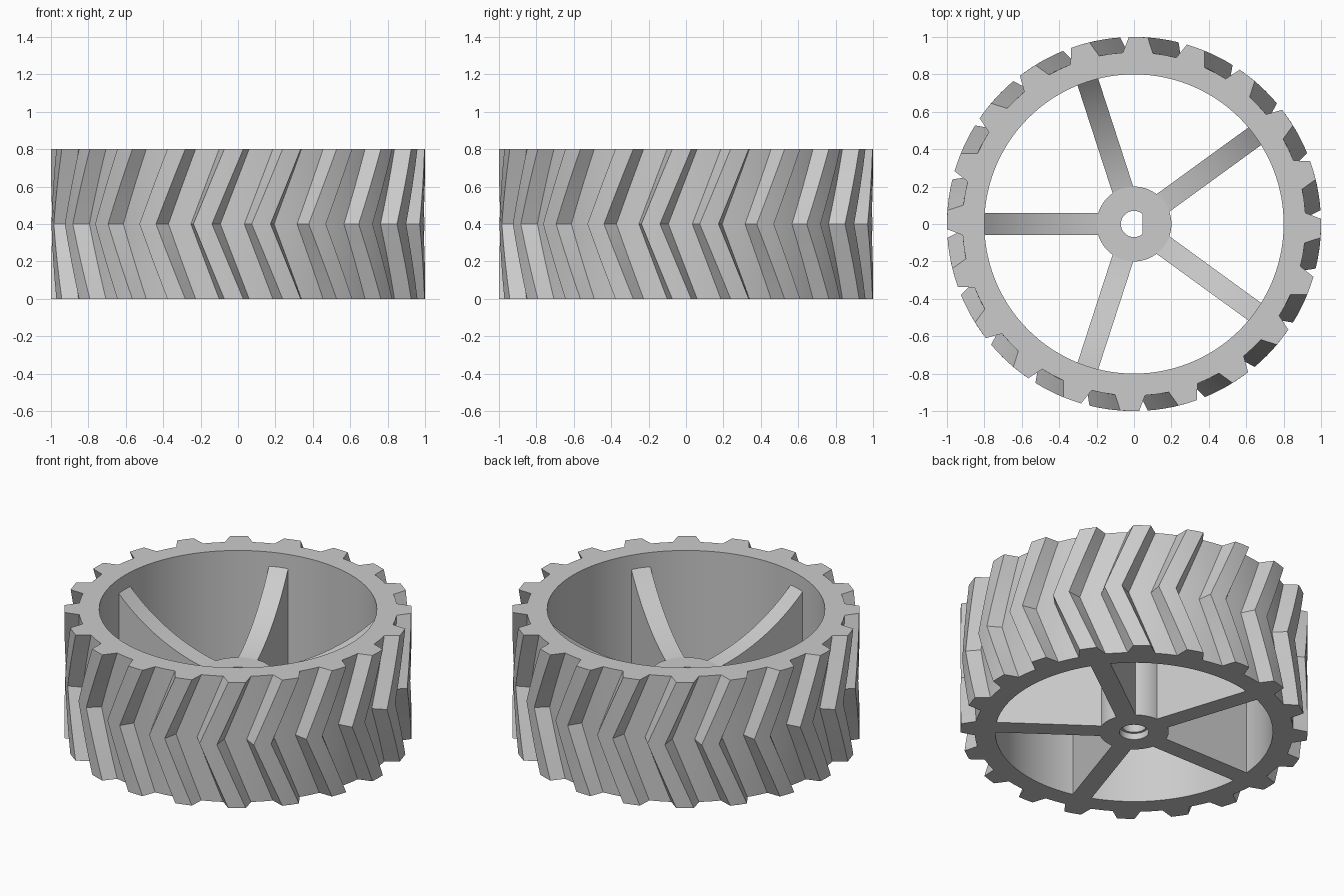
import bpy, bmesh
from math import sin, cos, radians, sqrt

cube = bpy.data.objects.get("Cube")
if cube:
    bpy.data.objects.remove(cube, do_unlink=True)

HEIGHT = 0.8
RIM_INNER, ROOT, TIP = 0.8, 0.918, 1.0
TEETH = 20

grey = bpy.data.materials.new("light grey plastic")
grey.use_nodes = True
grey.diffuse_color = (0.6, 0.6, 0.6, 1)
grey.node_tree.nodes["Principled BSDF"].inputs["Base Color"].default_value = (0.6, 0.6, 0.6, 1)


def polar(r, degrees, z):
    return (r * cos(radians(degrees)), r * sin(radians(degrees)), z)


def finish(name, bm):
    bmesh.ops.recalc_face_normals(bm, faces=bm.faces)
    mesh = bpy.data.meshes.new(name)
    bm.to_mesh(mesh)
    bm.free()
    mesh.materials.append(grey)
    ob = bpy.data.objects.new(name, mesh)
    bpy.context.collection.objects.link(ob)
    bpy.ops.object.select_all(action='DESELECT')
    ob.select_set(True)
    bpy.context.view_layer.objects.active = ob
    bpy.ops.object.shade_smooth_by_angle(angle=radians(25))
    return ob


def closed_loft(name, loops):
    """Skin closed loops of equal length, joining the last back to the first."""
    bm = bmesh.new()
    rings = [[bm.verts.new(p) for p in loop] for loop in loops]
    for a, b in zip(rings, rings[1:] + rings[:1]):
        for i in range(len(a)):
            j = (i + 1) % len(a)
            bm.faces.new((a[i], a[j], b[j], b[i]))
    return finish(name, bm)


# Rim with chevron tread
TOOTH = [(-5, ROOT), (-2.9, TIP), (0, TIP), (2.9, TIP), (5, ROOT), (9, ROOT)]
PITCH = 360 / TEETH


def tread_loop(z):
    twist = -1.3 - 9.6 * (1 - abs(2 * z / HEIGHT - 1))
    return [polar(r, k * PITCH + a + twist, z) for k in range(TEETH) for a, r in TOOTH]


def inner_loop(z):
    count = TEETH * len(TOOTH)
    step = 360 / count
    return [polar(RIM_INNER, (i - 2) * step, z) for i in range(count)]


SLICES = 8
tread = [tread_loop(HEIGHT * i / SLICES) for i in range(SLICES + 1)]
closed_loft("treaded_rim", [inner_loop(0)] + tread + [inner_loop(HEIGHT)])


# Hub with a flat-sided bore and a shallow counterbore underneath
def circle(r, z, flat=None):
    pts = [polar(r, i * 5, z) for i in range(72)]
    return [(min(x, flat) if flat else x, y, h) for x, y, h in pts]


closed_loft("hub", [circle(0.2, 0), circle(0.2, 0.4),
                    circle(0.07, 0.4, 0.046), circle(0.07, 0.04, 0.046),
                    circle(0.085, 0.04), circle(0.085, 0)])


# Spokes with a dished upper edge
def dish(r, radius=1.135, low=0.38):
    return low + radius - sqrt(radius ** 2 - r ** 2)


def spoke(name, angle, half=0.058, start=0.16, end=0.81, steps=14):
    radii = [start + (end - start) * i / steps for i in range(steps + 1)]
    profile = [(start, 0), (end, 0)] + [(r, dish(r)) for r in reversed(radii)]
    c, s = cos(radians(angle)), sin(radians(angle))
    bm = bmesh.new()
    sides = [[bm.verts.new((r * c - w * s, r * s + w * c, z)) for r, z in profile]
             for w in (-half, half)]
    for side in sides:
        bm.faces.new(side)
    for i in range(len(profile)):
        j = (i + 1) % len(profile)
        bm.faces.new((sides[0][i], sides[0][j], sides[1][j], sides[1][i]))
    finish(name, bm)


for k in range(5):
    spoke(f"spoke_{k + 1}", 36 + 72 * k)
